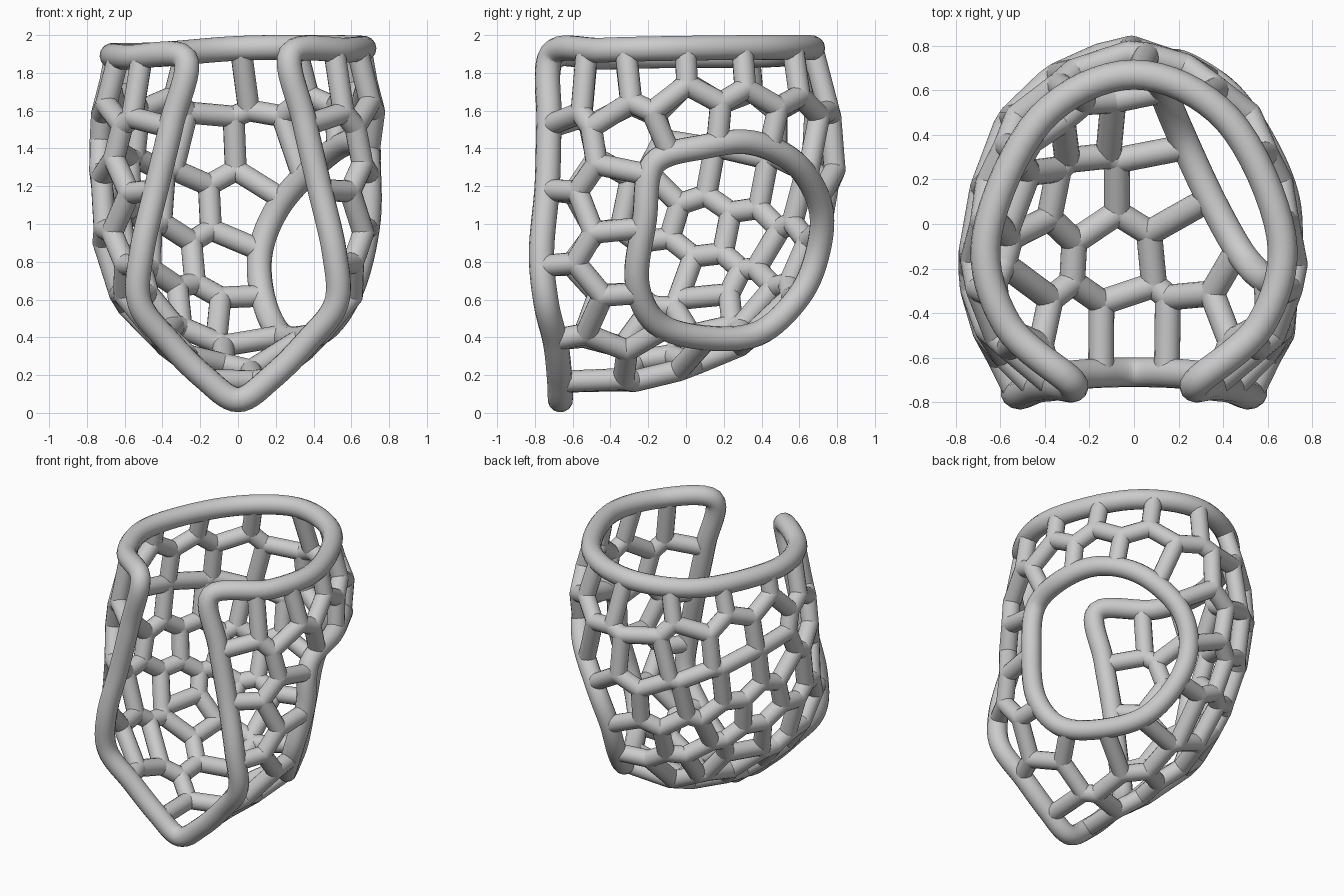
import bpy, bmesh
from mathutils import Vector as V
from mathutils.kdtree import KDTree

if "Cube" in bpy.data.objects:
    bpy.data.objects.remove(bpy.data.objects["Cube"])

# Guide lines down the right half of the shell: back, back_side, side, front_side, opening edge
BACK = [(0, .67, 1.93), (0, .76, 1.6), (0, .785, 1.25), (0, .69, .83), (0, .42, .44), (0, .02, .24), (0, -.35, .14), (0, -.67, .07)]
BSIDE = [(.42, .47, 1.935), (.51, .5, 1.6), (.51, .52, 1.25), (.44, .46, .85), (.3, .31, .47), (.2, -.04, .27), (.1, -.37, .15), (0, -.67, .07)]
SIDE = [(.66, -.05, 1.93), (.715, -.05, 1.58), (.715, -.05, 1.22), (.69, -.07, .87), (.56, -.1, .55), (.36, -.2, .36), (.2, -.42, .19), (0, -.67, .07)]
FSIDE = [(.57, -.45, 1.92), (.65, -.45, 1.57), (.68, -.44, 1.22), (.67, -.45, .87), (.59, -.43, .59), (.42, -.42, .39), (.22, -.53, .2), (0, -.67, .07)]
EDGE = [(.28, -.71, 1.9), (.35, -.725, 1.55), (.43, -.735, 1.2), (.51, -.765, .85), (.52, -.74, .58), (.36, -.69, .37), (.18, -.67, .19), (0, -.665, .07)]
HOLE = [(.69, -.17, 1.32), (.68, .1, 1.41), (.58, .35, 1.43), (.42, .58, 1.32), (.22, .71, 1.1), (.12, .70, .86),
        (.13, .6, .62), (.22, .38, .42), (.36, .08, .4), (.5, -.16, .48), (.62, -.26, .7), (.69, -.22, 1.02)]
# Cell centres: both sides (y, z), left side (y, z), back (x, z), floor (x, y)
BOTH = [(-.62, 1.75), (-.42, 1.75), (-.16, 1.77), (.15, 1.82), (.46, 1.77), (-.62, 1.35), (-.31, 1.46), (.03, 1.57),
        (.33, 1.54), (.58, 1.48), (-.43, 1.13), (-.66, 1.0), (-.37, .78), (-.64, .57), (-.36, .49)]
LEFT = [(.07, .98), (.28, 1.21), (.34, .92), (.14, .68), (-.02, 1.26), (-.18, 1.08), (-.13, .78), (.54, 1.12), (.33, .6)]
REAR = [(-.1, 1.76), (.16, 1.76), (.15, 1.4), (-.2, 1.4), (0, 1.07), (-.32, 1.1),
        (-.09, .77), (-.38, .83), (-.23, .52), (.03, .5)]
FLOOR = [(-.1, -.15), (.22, -.15), (-.42, -.15), (.07, .14), (-.27, .13), (-.47, .15), (.01, -.48), (.26, -.46), (-.27, -.47)]
GUIDES = [[V(p) for p in g] for g in (BACK, BSIDE, SIDE, FSIDE, EDGE)]
HOLE = [V(p) for p in HOLE]


def spline(pts, t, closed=False):
    n = len(pts)
    i = int(t) if closed else min(int(t), n - 2)
    f = t - i
    at = (lambda k: pts[k % n]) if closed else (lambda k: pts[max(0, min(n - 1, k))])
    a, b, c, d = (at(i + k) for k in (-1, 0, 1, 2))
    return .5 * (2 * b + (c - a) * f + (2 * a - 5 * b + 4 * c - d) * f * f + (3 * b - a - 3 * c + d) * f ** 3)


def mirror(p):
    # the left half sits slightly lower at the top
    return V((-p.x, p.y, p.z - .06 * max(0, p.z - 1.3) * min(1, abs(p.x) / .4)))


# Hole outline, flattened for inside tests
ring = [spline(HOLE, k / 8, True) for k in range(96)]
mid = sum(ring, V()) / 96
nrm = V((.8, .55, -.2)).normalized()
ax = nrm.cross(V((0, 0, 1))).normalized()
ay = nrm.cross(ax)
flat = [((p - mid).dot(ax), (p - mid).dot(ay)) for p in ring]


def in_hole(p):
    q = p - mid
    if q.dot(nrm) < -.35:
        return False
    x, y = q.dot(ax), q.dot(ay)
    odd = False
    for (x1, y1), (x2, y2) in zip(flat, flat[1:] + flat[:1]):
        if (y1 > y) != (y2 > y) and x < x1 + (y - y1) * (x2 - x1) / (y2 - y1):
            odd = not odd
    return odd


# Dense sampling of the shell (helper data only), with the hole left out
NV, NH = 100, 60
verts, grid = [], []
for i in range(NV + 1):
    pts = [spline(g, 6.97 * i / NV) for g in GUIDES]
    ctrl = [mirror(pts[1])] + pts
    half = [spline(ctrl, 1 + 4 * k / NH) for k in range(NH + 1)]
    row = []
    for p in [mirror(p) for p in half[:0:-1]] + half:
        if in_hole(p):
            row.append(None)
        else:
            row.append(len(verts))
            verts.append(p)
    grid.append(row)
tris = []
for r, s in zip(grid, grid[1:]):
    for k in range(2 * NH):
        for t in ((r[k], r[k + 1], s[k + 1]), (r[k], s[k + 1], s[k])):
            if None not in t:
                tris.append(t)
area = [0] * len(verts)
border = {}
for t in tris:
    a, b, c = (verts[k] for k in t)
    w = (b - a).cross(c - a).length
    for k in range(3):
        area[t[k]] += w
        e = tuple(sorted((t[k], t[k - 1])))
        border[e] = border.get(e, 0) + 1


def drop(u, v, i, j, test):
    # shell point that shows at (u, v) in the view of axes i, j
    return min((p for p in verts if test(p)), key=lambda p: (p[i] - u) ** 2 + (p[j] - v) ** 2).copy()


seeds = [drop(u, v, 1, 2, lambda p: p.x > 0) for u, v in BOTH]
seeds += [drop(u, v, 1, 2, lambda p: p.x < 0) for u, v in BOTH + LEFT]
seeds += [drop(u, v, 0, 2, lambda p: p.y > .2) for u, v in REAR]
seeds += [drop(u, v, 0, 1, lambda p: p.z < .6) for u, v in FLOOR]


def nearest_cells():
    kd = KDTree(len(seeds))
    for k, s in enumerate(seeds):
        kd.insert(s, k)
    kd.balance()
    return [kd.find(p)[1] for p in verts]


# Even out the cells a little
for _ in range(2):
    label = nearest_cells()
    acc = [[V(), 1e-9] for _ in seeds]
    for p, l, w in zip(verts, label, area):
        acc[l][0] += p * w
        acc[l][1] += w
    seeds = [s.lerp(c / w, .5) for s, (c, w) in zip(seeds, acc)]
label = nearest_cells()

# Joints where three cells meet, and ends where two cells meet a rim
joints, ends = {}, {}
for t in tris:
    key = frozenset(label[k] for k in t)
    if len(key) == 3:
        joints.setdefault(key, []).append(sum((verts[k] for k in t), V()) / 3)
for (a, b), n in border.items():
    if n == 1 and label[a] != label[b]:
        p = (verts[a] + verts[b]) / 2
        near = min(ring, key=lambda q: (q - p).length)
        ends.setdefault(frozenset((label[a], label[b])), []).append(near if (near - p).length < .08 else p)
joints = {k: sum(ps, V()) / len(ps) for k, ps in joints.items()}
pairs = {}
for key, p in joints.items():
    for l in key:
        pairs.setdefault(key - {l}, []).append(p)
for key, ps in ends.items():
    pairs.setdefault(key, []).extend(ps)

# Honeycomb struts
R = .058
bm = bmesh.new()
for p in joints.values():
    r = bmesh.ops.create_uvsphere(bm, u_segments=16, v_segments=10, radius=R)
    bmesh.ops.translate(bm, verts=r['verts'], vec=p)
for ps in pairs.values():
    for a, b in zip(ps[::2], ps[1::2]):
        ln = (b - a).length
        if .01 < ln < .6:
            m = (b - a).to_track_quat('Z', 'Y').to_matrix().to_4x4()
            m.translation = (a + b) / 2
            bmesh.ops.create_cone(bm, segments=16, radius1=R, radius2=R, depth=ln, matrix=m)
me = bpy.data.meshes.new("honeycomb_struts")
bm.to_mesh(me)
bm.free()
ob = bpy.data.objects.new("honeycomb_struts", me)
bpy.context.collection.objects.link(ob)
bpy.context.view_layer.objects.active = ob
ob.select_set(True)
bpy.ops.object.shade_smooth_by_angle()


def tube(name, pts, radius):
    cu = bpy.data.curves.new(name, 'CURVE')
    cu.dimensions = '3D'
    cu.bevel_depth = radius
    cu.bevel_resolution = 5
    s = cu.splines.new('POLY')
    s.points.add(len(pts) - 1)
    for q, p in zip(s.points, pts):
        q.co = (*p, 1)
    s.use_cyclic_u = True
    s.use_smooth = True
    bpy.context.collection.objects.link(bpy.data.objects.new(name, cu))


# Outer rim: round the top, then down and up the front opening
right = [g[0] for g in GUIDES] + GUIDES[4][1:]
loop = right + [mirror(p) for p in right[-2:0:-1]]
tube("outer_rim", [spline(loop, k / 8, True) for k in range(len(loop) * 8)], .067)

# Side hole rim
tube("hole_rim", ring, .066)
